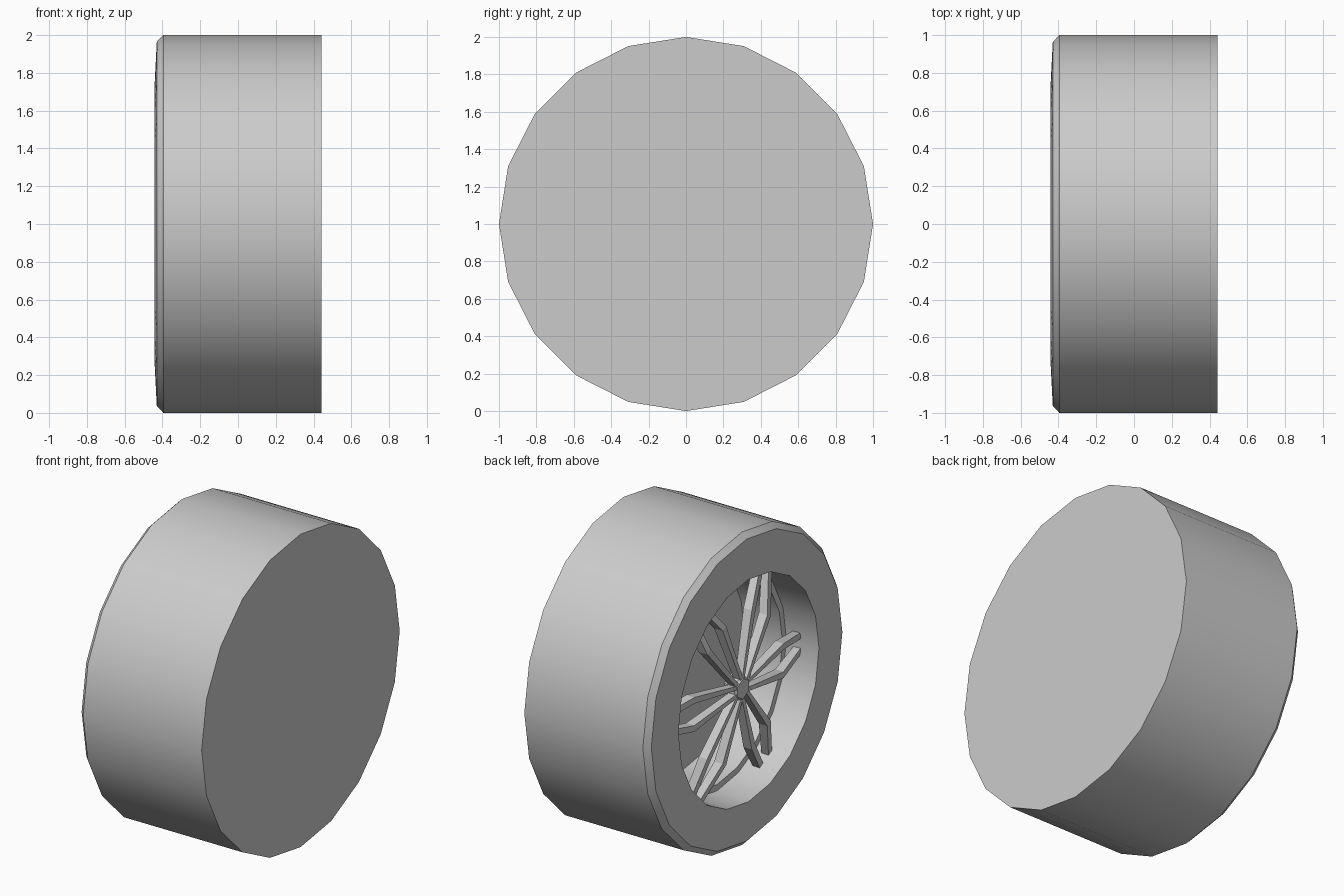
import bpy, bmesh
from math import sin, cos, pi, radians

if "Cube" in bpy.data.objects:
    bpy.data.objects.remove(bpy.data.objects["Cube"])

CZ = 1.0  # axle height


def make_object(name, bm, smooth=False):
    bmesh.ops.recalc_face_normals(bm, faces=bm.faces[:])
    me = bpy.data.meshes.new(name)
    bm.to_mesh(me)
    bm.free()
    ob = bpy.data.objects.new(name, me)
    bpy.context.collection.objects.link(ob)
    if smooth:
        bpy.ops.object.select_all(action='DESELECT')
        ob.select_set(True)
        bpy.context.view_layer.objects.active = ob
        bpy.ops.object.shade_smooth_by_angle(angle=radians(25))
    return ob


def skin(bm, rings):
    """Join a list of equal-length point rings and cap both ends."""
    loops = [[bm.verts.new(p) for p in ring] for ring in rings]
    n = len(loops[0])
    for a, b in zip(loops, loops[1:]):
        for i in range(n):
            j = (i + 1) % n
            bm.faces.new((a[i], a[j], b[j], b[i]))
    bm.faces.new(loops[0])
    bm.faces.new(loops[-1])


def circle(x, r, n):
    return [(x, r * sin(2 * pi * i / n), CZ + r * cos(2 * pi * i / n)) for i in range(n)]


def lathe(name, profile, n, smooth=False):
    bm = bmesh.new()
    skin(bm, [circle(x, r, n) for x, r in profile])
    return make_object(name, bm, smooth)


# Tyre with bevelled shoulder, recessed barrel, narrow lip and deep floor
lathe("tyre_and_barrel", [
    (0.443, 1.0), (-0.395, 1.0), (-0.43, 0.965), (-0.443, 0.71),
    (-0.22, 0.70), (-0.22, 0.66), (0.05, 0.66)], 20, True)

# Hexagonal hub cap
lathe("hub_cap", [(-0.32, 0.08), (-0.39, 0.08), (-0.405, 0.065)], 6)

# Paired spokes: spread from the hub, then kink back towards the rim
# each station: radius, sideways offset, front x, width, depth
STATIONS = [(0.06, 0.025, -0.40, 0.025, 0.05),
            (0.45, 0.09, -0.375, 0.04, 0.06),
            (0.70, 0.05, -0.32, 0.04, 0.05)]
bm = bmesh.new()
for k in range(6):
    a = k * pi / 3
    for side in (-1, 1):
        rings = []
        for r, off, x, w, d in STATIONS:
            ring = []
            for dt, dx in ((-w / 2, 0), (w / 2, 0), (w / 2, d), (-w / 2, d)):
                t = side * off + dt
                ring.append((x + dx, r * cos(a) - t * sin(a), CZ + r * sin(a) + t * cos(a)))
            rings.append(ring)
        skin(bm, rings)
make_object("spokes", bm)
